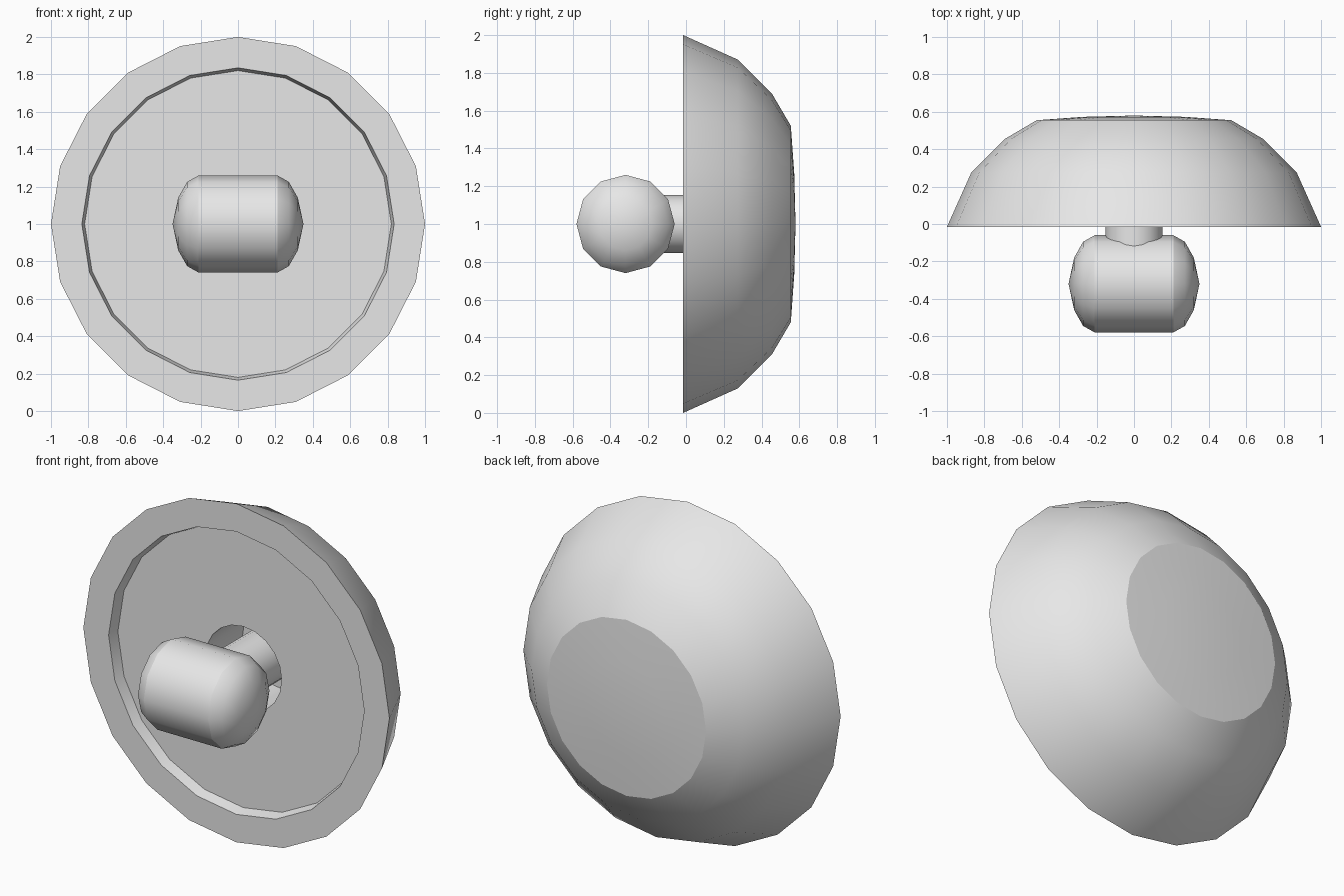
import bpy, bmesh, math
from mathutils import Matrix

if "Cube" in bpy.data.objects:
    bpy.data.objects.remove(bpy.data.objects["Cube"], do_unlink=True)

grey = bpy.data.materials.new("light_grey")
grey.use_nodes = True
grey.diffuse_color = (0.8, 0.8, 0.8, 1)
grey.node_tree.nodes["Principled BSDF"].inputs["Base Color"].default_value = (0.8, 0.8, 0.8, 1)


def lathe(name, profile, sides, matrix, sharp=()):
    """Spin (radius, height) points about local z; 'sharp' lists hard-edged rings."""
    bm = bmesh.new()
    rings = []
    for r, h in profile:
        if r == 0:
            rings.append([bm.verts.new((0, 0, h))])
        else:
            rings.append([bm.verts.new((r * math.cos(2 * math.pi * i / sides),
                                        r * math.sin(2 * math.pi * i / sides), h))
                          for i in range(sides)])
    for a, b in zip(rings, rings[1:]):
        for i in range(sides):
            j = (i + 1) % sides
            if len(a) == 1:
                bm.faces.new((a[0], b[j], b[i]))
            elif len(b) == 1:
                bm.faces.new((a[i], a[j], b[0]))
            else:
                bm.faces.new((a[i], a[j], b[j], b[i]))
    for f in bm.faces:
        f.smooth = True
    for k in sharp:
        ring = rings[k]
        for i in range(sides):
            bm.edges.get((ring[i], ring[(i + 1) % sides])).smooth = False
    bmesh.ops.recalc_face_normals(bm, faces=bm.faces)
    bm.transform(matrix)
    mesh = bpy.data.meshes.new(name)
    bm.to_mesh(mesh)
    bm.free()
    mesh.materials.append(grey)
    obj = bpy.data.objects.new(name, mesh)
    bpy.context.collection.objects.link(obj)
    return obj


# Local z points to the back (+y) or to the side (+x)
to_back = Matrix.Translation((0, 0, 1)) @ Matrix.Rotation(-math.pi / 2, 4, "X")
to_side = Matrix.Translation((0, -0.32, 1)) @ Matrix.Rotation(math.pi / 2, 4, "Y")

# Dish: shallow domed back, outer wall, flat rim, recessed front and central socket
lathe("dish", [(0, 0.58), (0.27, 0.573), (0.52, 0.555), (0.69, 0.455), (0.87, 0.275),
               (1.0, -0.015), (0.835, -0.015), (0.82, 0.05), (0.25, 0.05),
               (0.25, 0.4), (0, 0.4)],
      20, to_back, sharp=(2, 5, 6, 7, 8, 9))

# Neck joining the socket to the handle
lathe("neck", [(0, -0.2), (0.153, -0.2), (0.153, 0.41), (0, 0.41)],
      20, to_back, sharp=(1, 2))

# Handle: barrel with rounded ends
end = [(0, 0.35), (0.14, 0.32), (0.225, 0.272), (0.26, 0.21)]
lathe("handle", [(r, -h) for r, h in end] + end[::-1], 12, to_side, sharp=(3, 4))
